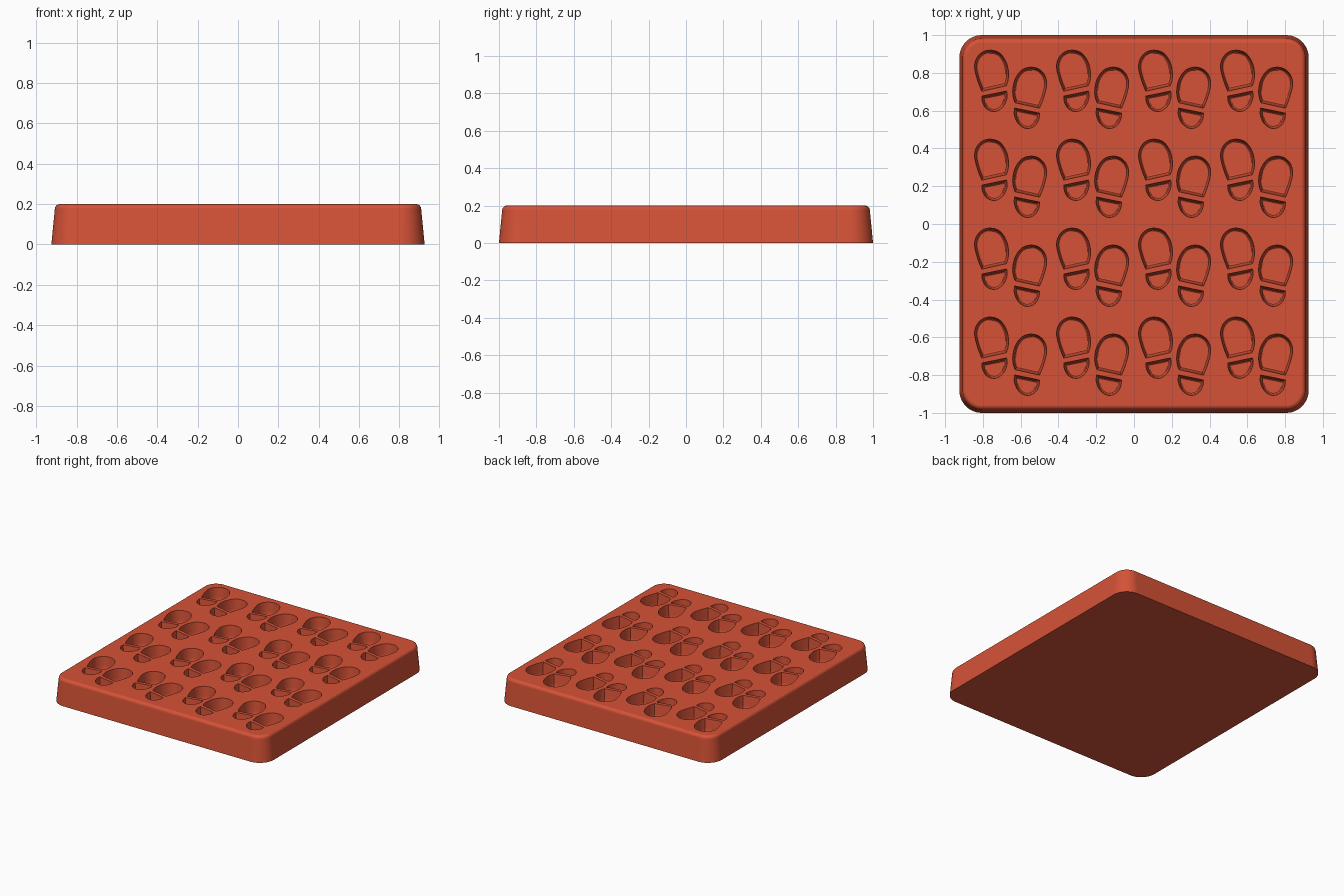
import bpy
import bmesh
from math import cos, sin, pi
from mathutils import Vector

cube = bpy.data.objects.get("Cube")
if cube:
    bpy.data.objects.remove(cube, do_unlink=True)

HEIGHT, DEPTH = 0.2, 0.1

terracotta = bpy.data.materials.new("terracotta_red")
terracotta.use_nodes = True
colour = (0.67, 0.085, 0.038, 1)
terracotta.diffuse_color = colour
bsdf = terracotta.node_tree.nodes["Principled BSDF"]
bsdf.inputs["Base Color"].default_value = colour
bsdf.inputs["Roughness"].default_value = 0.6


def loft(bm, rings):
    """Skin a stack of equal-length closed rings and cap both ends."""
    loops = [[bm.verts.new(p) for p in ring] for ring in rings]
    n = len(loops[0])
    for low, high in zip(loops, loops[1:]):
        for i in range(n):
            j = (i + 1) % n
            bm.faces.new((low[i], low[j], high[j], high[i]))
    bm.faces.new(loops[0][::-1])
    bm.faces.new(loops[-1])


def make_object(name, bm):
    bmesh.ops.recalc_face_normals(bm, faces=bm.faces)
    mesh = bpy.data.meshes.new(name)
    bm.to_mesh(mesh)
    bm.free()
    mesh.materials.append(terracotta)
    obj = bpy.data.objects.new(name, mesh)
    bpy.context.collection.objects.link(obj)
    return obj


def rounded_rect(hx, hy, r, z, steps=12):
    ring = []
    for k, (sx, sy) in enumerate(((1, 1), (-1, 1), (-1, -1), (1, -1))):
        for i in range(steps + 1):
            a = (k + i / steps) * pi / 2
            ring.append((sx * (hx - r) + r * cos(a), sy * (hy - r) + r * sin(a), z))
    return ring


def smooth_path(points, steps=5):
    """Curve through the points; the closing side stays straight."""
    pts = [Vector(p) for p in points]
    pts = [2 * pts[0] - pts[1]] + pts + [2 * pts[-1] - pts[-2]]
    path = []
    for a, b, c, d in zip(pts, pts[1:], pts[2:], pts[3:]):
        for i in range(steps):
            t = i / steps
            path.append(0.5 * (2 * b + (c - a) * t + (2 * a - 5 * b + 4 * c - d) * t ** 2
                               + (3 * b - a - 3 * c + d) * t ** 3))
    return path + [pts[-2]]


# Tapered slab with a rounded top rim
FILLET = 0.025
profile = [(0, 0), (0.017, HEIGHT - FILLET)]
for i in range(1, 7):
    a = i / 6 * pi / 2
    profile.append((0.017 + FILLET * (1 - cos(a)), HEIGHT - FILLET * (1 - sin(a))))
bm = bmesh.new()
loft(bm, [rounded_rect(0.925 - d, 1 - d, 0.12 - d, z) for d, z in profile])
slab = make_object("footprint_slab", bm)

# Outlines of one left print, around the middle of its sole
sole = smooth_path([(-0.052, -0.097), (-0.074, -0.04), (-0.09, 0.03), (-0.078, 0.08),
                    (-0.045, 0.112), (0, 0.12), (0.045, 0.103), (0.078, 0.055),
                    (0.09, 0), (0.087, -0.04), (0.078, -0.068)])
heel = smooth_path([(0.08, -0.096), (0.082, -0.13), (0.065, -0.173), (0.033, -0.2),
                    (0, -0.203), (-0.03, -0.187), (-0.048, -0.155), (-0.052, -0.123)])


def add_recess(bm, outline, origin, side):
    """Cutter with sloped walls and a rounded floor edge."""
    centre = sum(outline, Vector((0, 0))) / len(outline)
    size = max((p - centre).length for p in outline)
    rings = []
    for inset, z in ((0.026, -DEPTH), (0.017, -DEPTH + 0.004), (0.011, -DEPTH + 0.014),
                     (0.009, -DEPTH + 0.03), (0, 0), (0, 0.02)):
        scale = 1 - inset / size
        ring = []
        for p in outline:
            q = centre + (p - centre) * scale
            ring.append((origin[0] + side * q.x, origin[1] + q.y, HEIGHT + z))
        rings.append(ring)
    loft(bm, rings)


# Four by four pairs of prints, the second foot mirrored and set back
bm = bmesh.new()
for col in range(4):
    for row in range(4):
        x = -0.653 + col * 0.434
        y = 0.8 - row * 0.471
        for outline in (sole, heel):
            add_recess(bm, outline, (x - 0.101, y), 1)
            add_recess(bm, outline, (x + 0.101, y - 0.09), -1)
cutter = make_object("footprint_cutter", bm)
cutter.hide_render = True

# Sink the prints into the slab
cut = slab.modifiers.new("footprints", "BOOLEAN")
cut.operation = "DIFFERENCE"
cut.solver = "EXACT"
cut.object = cutter
bpy.ops.object.select_all(action="DESELECT")
slab.select_set(True)
bpy.context.view_layer.objects.active = slab
bpy.ops.object.modifier_apply(modifier=cut.name)
bpy.data.objects.remove(cutter, do_unlink=True)

# Smooth shading with crisp rims and a flat top
bpy.ops.object.shade_smooth_by_angle(angle=pi / 6)
weighted = slab.modifiers.new("flat_top_shading", "WEIGHTED_NORMAL")
weighted.keep_sharp = True
